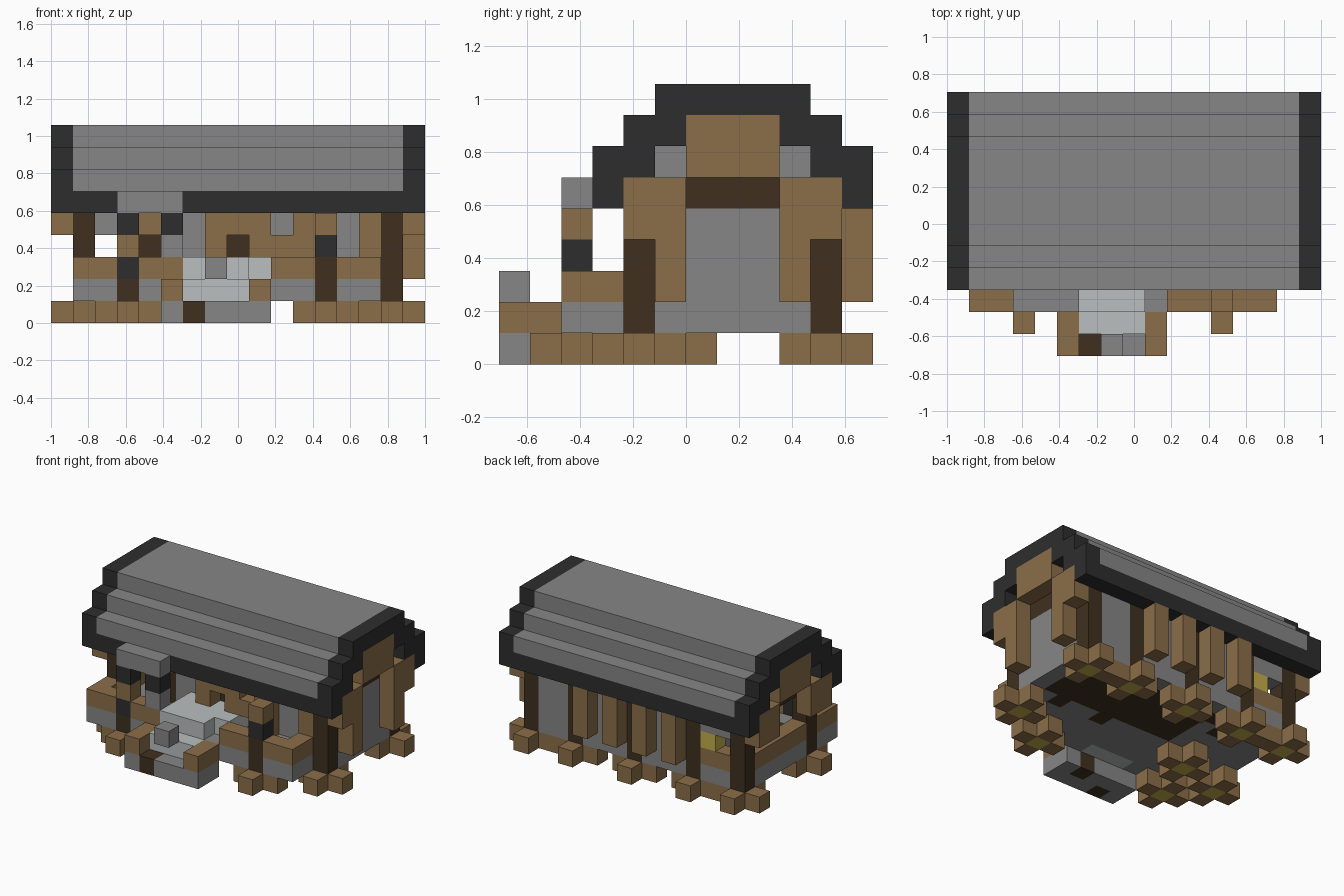
import bpy
import bmesh
from mathutils import Vector

if "Cube" in bpy.data.objects:
    bpy.data.objects.remove(bpy.data.objects["Cube"], do_unlink=True)

UNIT = 2 / 17
ORIGIN = Vector((-8.5, -6, 0))


def make_material(name, colour):
    material = bpy.data.materials.new(name)
    material.use_nodes = True
    material.diffuse_color = (*colour, 1)
    shader = material.node_tree.nodes["Principled BSDF"]
    shader.inputs["Base Color"].default_value = (*colour, 1)
    shader.inputs["Roughness"].default_value = 0.9
    return material


materials = {
    "stone": make_material("grey stone", (0.24, 0.24, 0.24)),
    "wood": make_material("brown wood", (0.26, 0.155, 0.066)),
    "dark": make_material("dark wood", (0.05, 0.03, 0.014)),
    "black": make_material("charcoal", (0.027, 0.027, 0.027)),
    "pale": make_material("pale stone", (0.49, 0.52, 0.52)),
    "gold": make_material("lamp yellow", (0.55, 0.42, 0.07)),
}
cells = {}


def span(value):
    if isinstance(value, tuple):
        return range(value[0], value[1] + 1)
    return value if isinstance(value, list) else [value]


def put(part, colour, x, y, z):
    """Fill a block of grid cells; a tuple is an inclusive range, a list is picked cells."""
    for i in span(x):
        for j in span(y):
            for k in span(z):
                cells[i, j, k] = (part, colour)


def build_parts():
    corners = [(a, b) for a, b in ((0, 0), (1, 0), (1, 1), (0, 1))]
    for part in sorted({entry[0] for entry in cells.values()}):
        bm = bmesh.new()
        mesh = bpy.data.meshes.new(part)
        used = []
        for cell, (owner, colour) in cells.items():
            if owner != part:
                continue
            if colour not in used:
                used.append(colour)
                mesh.materials.append(materials[colour])
            for axis in range(3):
                for side in (0, 1):
                    near = list(cell)
                    near[axis] += 1 if side else -1
                    if tuple(near) in cells:
                        continue
                    points = []
                    for a, b in corners if side else reversed(corners):
                        point = Vector(cell) + ORIGIN
                        point[axis] += side
                        point[(axis + 1) % 3] += a
                        point[(axis + 2) % 3] += b
                        points.append(bm.verts.new(point * UNIT))
                    bm.faces.new(points).material_index = used.index(colour)
        bmesh.ops.remove_doubles(bm, verts=bm.verts, dist=UNIT / 100)
        bm.to_mesh(mesh)
        bm.free()
        bpy.context.collection.objects.link(bpy.data.objects.new(part, mesh))


# Ground floor slab with boarded patches
put("floor", "stone", (1, 15), (4, 10), 1)
put("floor", "stone", (1, 14), (2, 3), 1)
put("floor", "dark", (6, 14), (6, 9), 1)
for i, j in ((4, 8), (13, 5), (10, 5), (5, 9), (3, 4), (12, 3)):
    put("floor", "dark", i, j, 1)

# Entrance steps
put("steps", "stone", (5, 9), (0, 1), 0)
put("steps", "dark", 6, 0, 0)
put("steps", "dark", 8, 1, 0)
put("steps", "wood", [5, 9], (0, 1), 1)
put("steps", "pale", (6, 8), (1, 2), 1)
put("steps", "pale", (6, 8), 2, 2)
put("steps", "pale", (6, 9), (3, 4), 2)
put("step_block", "stone", 7, 0, 2)

# Body walls
put("walls", "stone", (4, 15), 10, (2, 5))
put("walls", "stone", (4, 15), 5, (2, 5))
put("walls", "stone", [4, 15], (5, 10), (2, 5))
put("walls", "stone", [2, 3], 10, 4)

# Door and its frame
put("door", "dark", 8, 5, (2, 3))
put("door_frame", "wood", [7, 9], 4, (3, 4))
put("door_frame", "wood", 8, 4, 4)

# Upright logs around the walls
put("wall_logs", "wood", [5, 7, 9, 11], 11, (2, 4))
put("wall_logs", "wood", [11, 14], 4, (2, 4))
put("wall_logs", "wood", 10, 4, 3)
put("wall_logs", "wood", 4, 4, 4)
put("wall_logs", "wood", 16, [5, 9], (2, 4))

# Porch and veranda railings
put("railing", "wood", (1, 5), 2, 2)
put("railing", "wood", (10, 14), 2, 2)
put("railing", "wood", [1, 14], 3, 2)
put("railing", "wood", 1, (4, 10), 2)
put("railing", "wood", (2, 3), 10, 2)

# Posts, each on a cross-shaped footing
corner_posts = [(i, j) for i in (1, 15) for j in (4, 10)]
wall_posts = [(4, 10), (8, 10), (12, 10), (4, 5)]
porch_posts = [(3, 2), (12, 2)]
for i, j in corner_posts + wall_posts:
    put("posts", "dark", i, j, (1, 4))
for i, j in porch_posts:
    put("posts", "dark", i, j, (1, 2))
for i, j in corner_posts + wall_posts + porch_posts:
    for side in (-1, 1):
        put("footings", "wood", i + side, j, 0)
        put("footings", "wood", i, j + side, 0)
for i, j in corner_posts + wall_posts + porch_posts:
    put("footings", "gold", i, j, 0)

# Lamps on the porch posts
put("right_lamp", "wood", 3, 2, 3)
put("right_lamp", "black", 3, 2, 2)
put("left_lamp", "black", 12, 2, 3)
put("left_lamp", "wood", 12, 2, 4)
put("window_lamp", "gold", 3, 10, 3)

# Small canopy beside the steps
put("canopy", "stone", (3, 5), 2, 5)
put("canopy", "black", [3, 5], 2, 4)
put("canopy", "stone", 5, 2, 3)

# Gable ends with brackets
for wall, outer in ((1, 0), (15, 16)):
    put("gables", "dark", wall, (6, 8), 5)
    put("gables", "stone", wall, (5, 9), 6)
    put("gables", "stone", wall, (6, 8), 7)
    put("gables", "wood", outer, (6, 8), (6, 7))
    put("gables", "wood", wall, [4, 5, 9, 10], 5)
    put("gables", "wood", outer, [4, 5, 9, 10], (4, 5))
put("eave_beams", "wood", (1, 15), [4, 10], 5)

# Stepped roof shell with a dark rim
roof_rows = {5: [3, 11], 6: [3, 4, 10, 11], 7: [4, 5, 9, 10], 8: (5, 9)}
for level, rows in roof_rows.items():
    put("roof", "black" if level == 5 else "stone", (1, 15), rows, level)
    put("roof", "black", [0, 16], rows, level)

build_parts()
